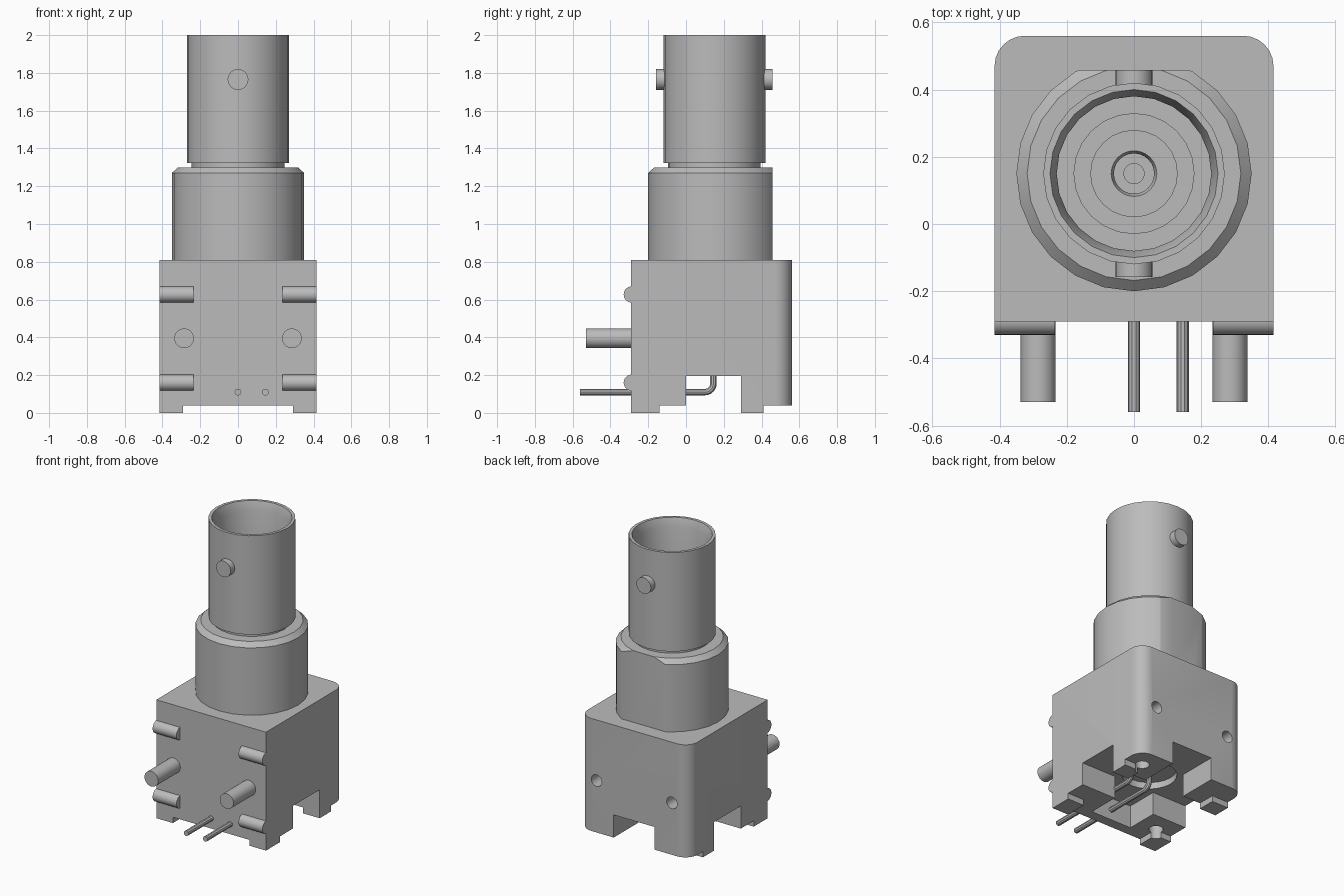
import bpy, bmesh, math
from mathutils import Matrix, Vector

cube = bpy.data.objects.get("Cube")
if cube:
    bpy.data.objects.remove(cube, do_unlink=True)

AXIS_Y = 0.15   # y of the upright connector axis
PITCH = 0.145   # spacing of the pins

grey = bpy.data.materials.new("plain_grey")
grey.diffuse_color = (0.5, 0.5, 0.5, 1)
grey.use_nodes = True
grey.node_tree.nodes["Principled BSDF"].inputs["Base Color"].default_value = (0.5, 0.5, 0.5, 1)


def finish(name, bm):
    """Turn a bmesh into a named object with the grey material."""
    bmesh.ops.recalc_face_normals(bm, faces=bm.faces)
    mesh = bpy.data.meshes.new(name)
    bm.to_mesh(mesh)
    bm.free()
    mesh.materials.append(grey)
    obj = bpy.data.objects.new(name, mesh)
    bpy.context.collection.objects.link(obj)
    return obj


def activate(obj):
    bpy.ops.object.select_all(action='DESELECT')
    obj.select_set(True)
    bpy.context.view_layer.objects.active = obj


def smooth(obj):
    activate(obj)
    bpy.ops.object.shade_smooth_by_angle(angle=math.radians(30))
    return obj


def box_mesh(x, y, z):
    """Box between (low, high) pairs."""
    bm = bmesh.new()
    bmesh.ops.create_cube(bm, size=1)
    for v in bm.verts:
        v.co = [pair[0] if c < 0 else pair[1] for c, pair in zip(v.co, (x, y, z))]
    return bm


def box(name, x, y, z):
    return finish(name, box_mesh(x, y, z))


def rod(name, start, end, radius, segments=24):
    """Cylinder between two points."""
    a, b = Vector(start), Vector(end)
    turn = (b - a).to_track_quat('Z', 'Y').to_matrix().to_4x4()
    bm = bmesh.new()
    bmesh.ops.create_cone(bm, cap_ends=True, segments=segments, radius1=radius, radius2=radius,
                          depth=(b - a).length, matrix=Matrix.Translation((a + b) / 2) @ turn)
    return finish(name, bm)


def lathe(name, profile, segments=24):
    """Revolve (radius, z) points around the connector axis."""
    bm = bmesh.new()
    verts = [bm.verts.new((0, AXIS_Y - r, z)) for r, z in profile]
    edges = [bm.edges.new(pair) for pair in zip(verts, verts[1:])]
    bmesh.ops.spin(bm, geom=verts + edges, cent=(0, AXIS_Y, 0), axis=(0, 0, 1),
                   angle=math.tau, steps=segments)
    bmesh.ops.remove_doubles(bm, verts=bm.verts, dist=0.0005)
    return finish(name, bm)


def carve(target, cutter):
    mod = target.modifiers.new("carve", 'BOOLEAN')
    mod.operation = 'DIFFERENCE'
    mod.solver = 'EXACT'
    mod.object = cutter
    cutter.hide_render = True
    activate(target)
    bpy.ops.object.modifier_apply(modifier=mod.name)
    bpy.data.objects.remove(cutter, do_unlink=True)


# Housing block with rounded back corners
bm = box_mesh((-0.415, 0.415), (-0.29, 0.56), (0.04, 0.81))
corners = [e for e in bm.edges
           if all(v.co.y > 0.5 for v in e.verts) and abs(e.verts[0].co.z - e.verts[1].co.z) > 0.5]
bmesh.ops.bevel(bm, geom=corners, offset=0.09, segments=6, profile=0.5, affect='EDGES')
housing = finish("housing", bm)

# Cross-shaped hollow underneath, open at the sides and back
carve(housing, box("side_slot", (-0.6, 0.6), (0, 0.29), (-0.1, 0.195)))
carve(housing, box("back_slot", (-0.155, 0.155), (-0.22, 0.7), (-0.1, 0.195)))
carve(housing, rod("ceiling_recess", (0, AXIS_Y, 0.1), (0, AXIS_Y, 0.24), 0.17))

# Post holes underneath and peg holes in the back
for x, y in ((-0.29, -0.135), (0.29, 0.425)):
    carve(housing, rod("post_hole", (x, y, -0.1), (x, y, 0.14), 0.045, 16))
for x in (-0.285, 0.285):
    carve(housing, rod("back_hole", (x, 0.46, 0.395), (x, 0.7, 0.395), 0.04, 16))
smooth(housing)

# Feet, front pegs and front ribs on both sides
for side, s in (("left", 1), ("right", -1)):
    span = sorted((s * 0.29, s * 0.415))
    front = box("front_foot_" + side, span, (-0.29, -0.14), (0, 0.06))
    back = box("back_foot_" + side, span, (0.29, 0.41), (0, 0.06))
    for foot, y in ((front, -0.135), (back, 0.425)):
        if (s > 0) == (y > 0):
            carve(foot, rod("foot_clearance", (s * 0.29, y, -0.1), (s * 0.29, y, 0.2), 0.045, 16))
    smooth(rod("peg_" + side, (s * 0.285, -0.53, 0.395), (s * 0.285, -0.27, 0.395), 0.052))
    for level, z in (("lower", 0.16), ("upper", 0.627)):
        smooth(rod(f"{level}_rib_{side}", (s * 0.235, -0.287, z), (s * 0.415, -0.287, z), 0.043))

# Lower collar, chamfered, with a flat at the back
collar = lathe("collar", [(0, 0.8), (0.35, 0.8), (0.35, 1.27), (0.318, 1.3), (0, 1.3)])
carve(collar, box("collar_flat", (-0.5, 0.5), (0.458, 0.8), (0.7, 1.5)))
smooth(collar)

# Hollow barrel on a narrow neck
smooth(lathe("barrel", [(0, 1.29), (0.245, 1.29), (0.245, 1.323), (0.27, 1.323), (0.27, 2),
                        (0.25, 2), (0.23, 1.94), (0.23, 1.42), (0, 1.42)]))

# Stepped insulator with a socket in the middle
smooth(lathe("insulator", [(0, 1.41), (0.18, 1.41), (0.18, 1.5), (0.13, 1.5), (0.13, 1.66),
                           (0.068, 1.66), (0.06, 1.64), (0.06, 1.5), (0.03, 1.5),
                           (0.03, 1.44), (0, 1.44)]))

# Locking lugs
for name, s in (("front_lug", -1), ("back_lug", 1)):
    smooth(rod(name, (0, AXIS_Y + s * 0.25, 1.765), (0, AXIS_Y + s * 0.308, 1.765), 0.055))

# Bent contact pins
for name, x in (("centre_pin", 0), ("side_pin", PITCH)):
    curve = bpy.data.curves.new(name, 'CURVE')
    curve.dimensions = '3D'
    curve.bevel_depth = 0.018
    curve.bevel_resolution = 3
    curve.use_fill_caps = True
    bend = 0.045
    path = [(x, -0.56, 0.11)]
    for i in range(7):
        a = i / 6 * math.pi / 2
        path.append((x, PITCH - bend + bend * math.sin(a), 0.11 + bend - bend * math.cos(a)))
    path.append((x, PITCH, 0.25))
    spline = curve.splines.new('POLY')
    spline.points.add(len(path) - 1)
    for point, co in zip(spline.points, path):
        point.co = (*co, 1)
    curve.materials.append(grey)
    pin = bpy.data.objects.new(name, curve)
    bpy.context.collection.objects.link(pin)
    activate(pin)
    bpy.ops.object.convert(target='MESH')
    smooth(bpy.context.view_layer.objects.active)
